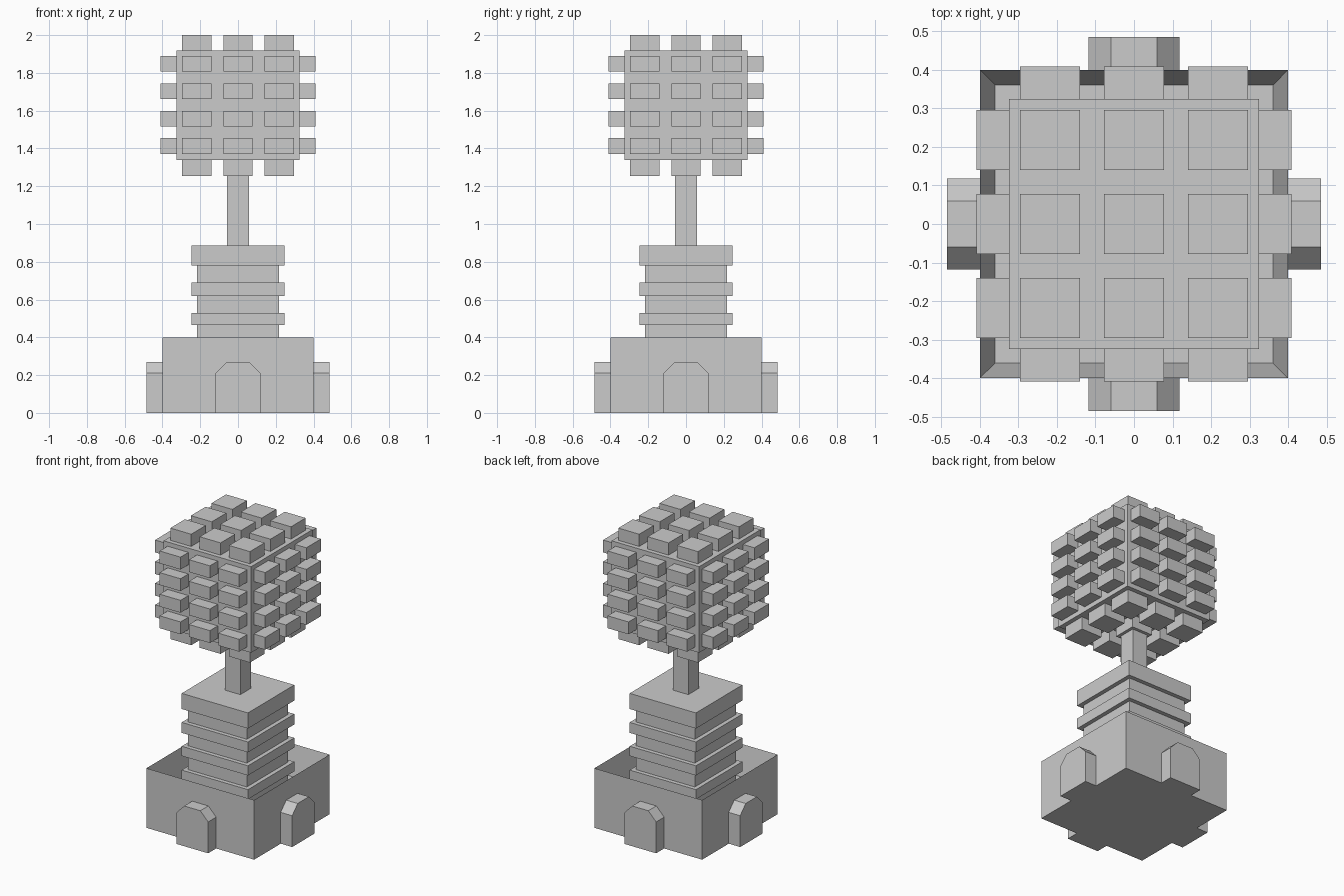
import bpy, bmesh, math
from mathutils import Matrix, Vector

if "Cube" in bpy.data.objects:
    bpy.data.objects.remove(bpy.data.objects["Cube"])

grey = bpy.data.materials.new("stone_grey")
grey.diffuse_color = (0.6, 0.6, 0.6, 1)
grey.use_nodes = True
grey.node_tree.nodes["Principled BSDF"].inputs["Base Color"].default_value = grey.diffuse_color


def finish(bm, name):
    bmesh.ops.recalc_face_normals(bm, faces=bm.faces)
    me = bpy.data.meshes.new(name)
    bm.to_mesh(me)
    bm.free()
    me.materials.append(grey)
    ob = bpy.data.objects.new(name, me)
    bpy.context.collection.objects.link(ob)
    return ob


def add_box(bm, center, size):
    m = Matrix.Translation(center) @ Matrix.Diagonal((*size, 1))
    bmesh.ops.create_cube(bm, size=1, matrix=m)


def block(name, half, z0, z1):
    bm = bmesh.new()
    add_box(bm, (0, 0, (z0 + z1) / 2), (2 * half, 2 * half, z1 - z0))
    return finish(bm, name)


# Planter base: box with its top inset and sunk
bm = bmesh.new()
add_box(bm, (0, 0, 0.2), (0.8, 0.8, 0.4))
bm.normal_update()
top = max(bm.faces, key=lambda f: f.calc_center_median().z)
bmesh.ops.inset_region(bm, faces=[top], thickness=0.055)
bmesh.ops.translate(bm, verts=top.verts, vec=(0, 0, -0.2))
finish(bm, "planter_base")

# Arched buttress on each side of the base
arch = [(-0.118, 0), (0.118, 0), (0.118, 0.21), (0.06, 0.27), (-0.06, 0.27), (-0.118, 0.21)]
for i in range(4):
    bm = bmesh.new()
    face = bm.faces.new([bm.verts.new((x, -0.485, z)) for x, z in arch])
    out = bmesh.ops.extrude_face_region(bm, geom=[face], use_keep_orig=True)
    moved = [v for v in out["geom"] if isinstance(v, bmesh.types.BMVert)]
    bmesh.ops.translate(bm, verts=moved, vec=(0, 0.095, 0))
    bm.transform(Matrix.Rotation(i * math.pi / 2, 4, 'Z'))
    finish(bm, f"buttress_{i + 1}")

# Ribbed column and stem
block("column_core", 0.218, 0.2, 0.80)
for i, (z0, z1) in enumerate([(0.305, 0.37), (0.465, 0.53), (0.62, 0.69), (0.78, 0.885)]):
    block(f"column_ring_{i + 1}", 0.246, z0, z1)
block("stem", 0.057, 0.87, 1.36)

# Cubic crown
block("crown_cube", 0.325, 1.34, 1.918)

# Studs on the four crown sides: three columns by four rows
cols = (-0.218, 0, 0.218)
bm = bmesh.new()
for turn in range(4):
    rot = Matrix.Rotation(turn * math.pi / 2, 3, 'Z')
    size = (0.155, 0.1, 0.083) if turn % 2 == 0 else (0.1, 0.155, 0.083)
    for x in cols:
        for row in range(4):
            add_box(bm, rot @ Vector((x, -0.359, 1.413 + row * 0.145)), size)
finish(bm, "side_studs")

# Studs above and below the crown
for name, z in (("top_studs", 1.95), ("bottom_studs", 1.305)):
    bm = bmesh.new()
    for x in cols:
        for y in cols:
            add_box(bm, (x, y, z), (0.155, 0.155, 0.1))
    finish(bm, name)
